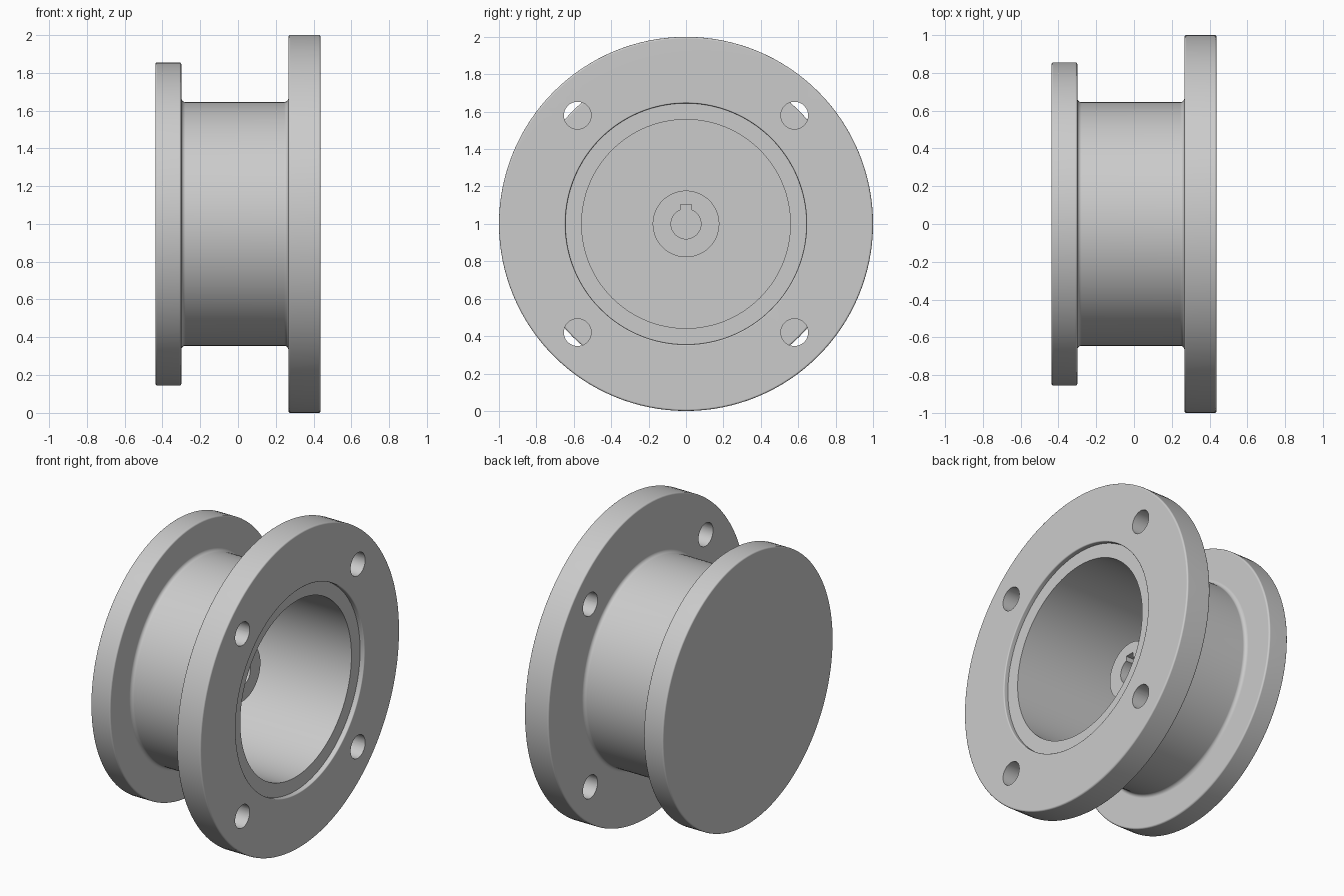
import bpy, bmesh
from math import pi, cos, sin, radians
from mathutils import Matrix, Vector

if "Cube" in bpy.data.objects:
    bpy.data.objects.remove(bpy.data.objects["Cube"])

AXIS_Z = 1.0
SEGS = 128


def finish(name, bm):
    bmesh.ops.recalc_face_normals(bm, faces=bm.faces)
    me = bpy.data.meshes.new(name)
    bm.to_mesh(me)
    bm.free()
    ob = bpy.data.objects.new(name, me)
    bpy.context.collection.objects.link(ob)
    return ob


def rounded(points, steps=4):
    """Points are (x, radius, fillet); returns the profile with rounded corners."""
    out = []
    n = len(points)
    for i, (x, r, f) in enumerate(points):
        p = Vector((x, r))
        if f == 0:
            out.append(p)
            continue
        a = (Vector(points[i - 1][:2]) - p).normalized() * f
        b = (Vector(points[(i + 1) % n][:2]) - p).normalized() * f
        for k in range(steps + 1):
            t = k / steps * pi / 2
            out.append(p + a * (1 - sin(t)) + b * (1 - cos(t)))
    return out


def lathe(name, points, closed):
    """Revolve a profile about the horizontal x axis."""
    bm = bmesh.new()
    vs = [bm.verts.new((p.x, 0, AXIS_Z + p.y)) for p in rounded(points)]
    edges = [bm.edges.new(e) for e in zip(vs, vs[1:])]
    if closed:
        edges.append(bm.edges.new((vs[-1], vs[0])))
    bmesh.ops.spin(bm, geom=vs + edges, cent=(0, 0, AXIS_Z), axis=(1, 0, 0),
                   angle=2 * pi, steps=SEGS, use_duplicate=False)
    bmesh.ops.remove_doubles(bm, verts=bm.verts, dist=1e-5)
    return finish(name, bm)


def activate(ob):
    bpy.ops.object.select_all(action='DESELECT')
    ob.select_set(True)
    bpy.context.view_layer.objects.active = ob


def cut(ob, cutter):
    cutter.hide_render = True
    mod = ob.modifiers.new("cut", 'BOOLEAN')
    mod.operation = 'DIFFERENCE'
    mod.solver = 'EXACT'
    mod.object = cutter
    activate(ob)
    bpy.ops.object.modifier_apply(modifier=mod.name)
    bpy.data.objects.remove(cutter)


def smooth(ob):
    activate(ob)
    bpy.ops.object.shade_smooth_by_angle(angle=radians(30))
    mod = ob.modifiers.new("normals", 'WEIGHTED_NORMAL')
    mod.keep_sharp = True


# Flanged cup: closed small flange, barrel, large flange, recess and bore
body = lathe("flanged_body", [
    (-0.437, 0, 0), (-0.437, 0.855, 0.01), (-0.30, 0.855, 0.01),
    (-0.30, 0.645, 0.022), (0.267, 0.645, 0.022),
    (0.267, 1.0, 0.01), (0.437, 1.0, 0.01),
    (0.437, 0.645, 0.007), (0.407, 0.645, 0),
    (0.407, 0.558, 0), (-0.30, 0.558, 0), (-0.30, 0, 0)], False)

# Four bolt holes in the large flange
bm = bmesh.new()
for sy in (-1, 1):
    for sz in (-1, 1):
        m = Matrix.Translation((0.36, sy * 0.58, AXIS_Z + sz * 0.58)) @ Matrix.Rotation(pi / 2, 4, 'Y')
        bmesh.ops.create_cone(bm, cap_ends=True, segments=48, radius1=0.073,
                              radius2=0.073, depth=0.4, matrix=m)
cut(body, finish("bolt_hole_cutter", bm))
smooth(body)

# Central boss with shaft bore
boss = lathe("shaft_boss", [(-0.31, 0.178, 0), (0.033, 0.178, 0),
                            (0.033, 0.08, 0), (-0.31, 0.08, 0)], True)

# Keyway above the bore
bm = bmesh.new()
bmesh.ops.create_cube(bm, size=1, matrix=Matrix.Translation((-0.1, 0, AXIS_Z + 0.0525))
                      @ Matrix.Diagonal((0.6, 0.06, 0.105, 1)))
cut(boss, finish("keyway_cutter", bm))
smooth(boss)
